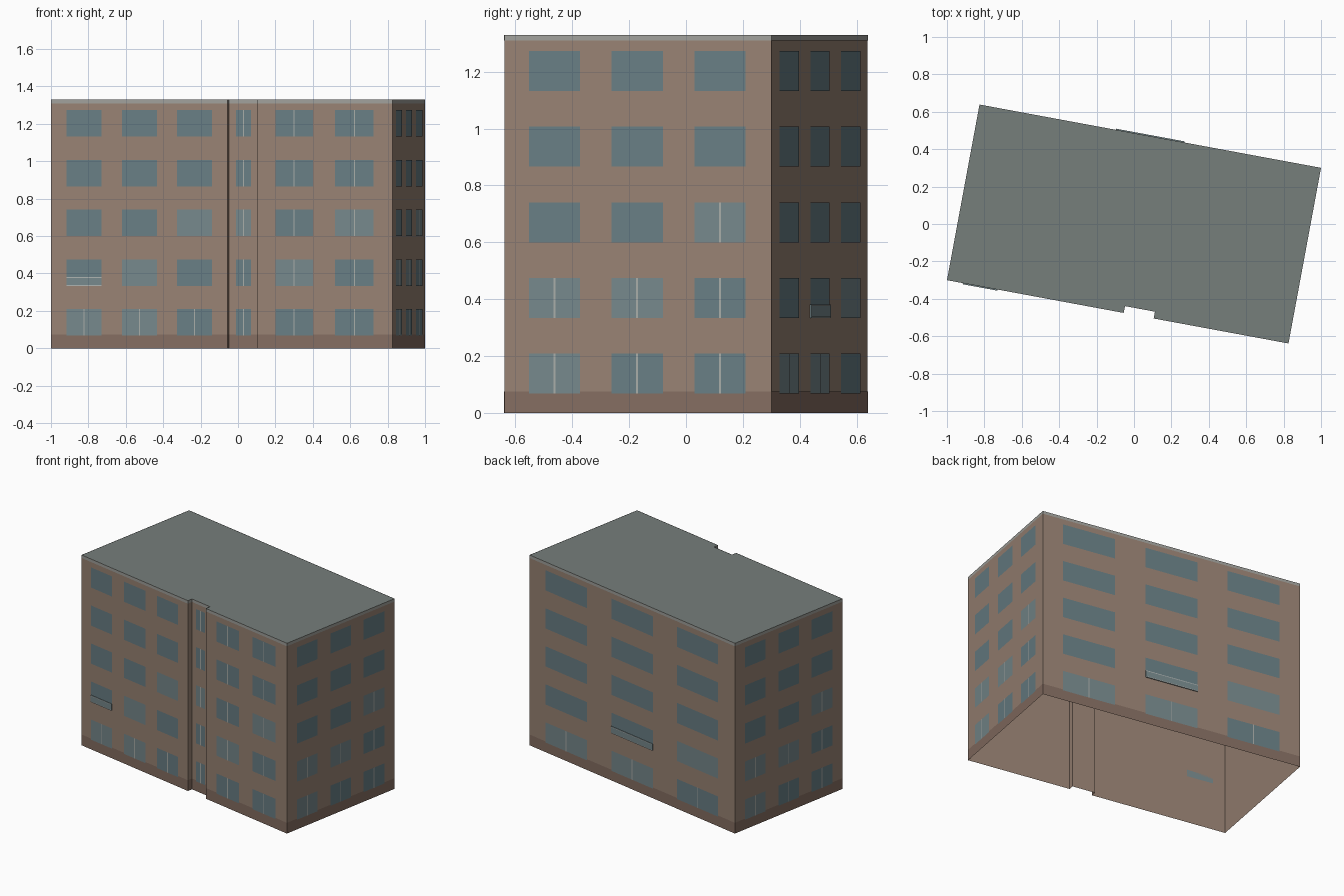
import bpy, bmesh
from math import radians
from mathutils import Vector, Matrix

if "Cube" in bpy.data.objects:
    bpy.data.objects.remove(bpy.data.objects["Cube"])

L, W, H = 1.857, 0.955, 1.33          # length, depth, height
N0, N1, ND = 0.961, 1.124, 0.037      # notch in the front wall
TURN = Matrix.Rotation(radians(-10.5), 4, 'Z')
FLOORS = [0.068 + 0.266 * i for i in range(5)]
WIN_H = 0.141


def srgb(r, g, b):
    return tuple(((c / 255 + 0.055) / 1.055) ** 2.4 for c in (r, g, b)) + (1,)


COLOURS = {
    "walls": srgb(152, 130, 115), "base_band": srgb(132, 109, 97),
    "parapet_band": srgb(160, 160, 155), "roof": srgb(118, 126, 123),
    "window_glass": srgb(104, 126, 132), "light_window_glass": srgb(118, 136, 139),
    "mullions": srgb(168, 172, 168), "balcony_panels": srgb(118, 136, 139),
    "balcony_rails": srgb(172, 178, 176),
}
parts = {name: bmesh.new() for name in COLOURS}

# Footprint, counter-clockwise from the front left corner
x, y = -L / 2, -W / 2
foot = [Vector(p) for p in [
    (x, y), (x + N0, y), (x + N0, y + ND), (x + N1, y + ND), (x + N1, y),
    (-x, y), (-x, -y), (x, -y)]]


class Wall:
    """Maps distance along the wall, height and outward offset to space."""
    def __init__(self, a, b):
        self.a, self.length = a, (b - a).length
        self.d = (b - a).normalized()
        self.n = Vector((self.d.y, -self.d.x))

    def point(self, u, z, off):
        p = self.a + self.d * u + self.n * off
        return (p.x, p.y, z)

    def quad(self, part, u0, u1, z0, z1, off=0.0):
        bm = parts[part]
        bm.faces.new([bm.verts.new(self.point(u, z, off))
                      for u, z in ((u0, z0), (u1, z0), (u1, z1), (u0, z1))])

    def slab(self, part, u0, u1, z0, z1, off):
        bm = parts[part]
        r = bmesh.ops.create_cube(bm, size=1)["verts"]
        for v in r:
            v.co = self.point(u1 if v.co.x > 0 else u0, z1 if v.co.z > 0 else z0,
                              off if v.co.y < 0 else 0)

    def windows(self, spans, mullion, light):
        for f, z in enumerate(FLOORS):
            for w, (u0, u1) in enumerate(spans):
                glass = "light_window_glass" if (f, w) in light else "window_glass"
                self.quad(glass, u0, u1, z, z + WIN_H, 0.002)
                if mullion(f, w):
                    m = (u0 + u1) / 2
                    self.quad("mullions", m - 0.003, m + 0.003, z, z + WIN_H, 0.003)

    def balcony(self, u0, u1):
        z = FLOORS[1]
        self.slab("balcony_panels", u0, u1, z, z + 0.047, 0.006)
        for r in (z, z + 0.042):
            self.quad("balcony_rails", u0, u1, r, r + 0.005, 0.007)


# Walls with base band and parapet band; the underside stays open
sides = [Wall(foot[i], foot[(i + 1) % 8]) for i in range(8)]
for s in sides:
    s.quad("walls", 0, s.length, 0, H)
    s.quad("base_band", 0, s.length, 0, 0.075, 0.001)
    s.quad("parapet_band", 0, s.length, H - 0.02, H, 0.001)

# Flat roof
bm = parts["roof"]
bm.faces.new([bm.verts.new((p.x, p.y, H)) for p in foot])

# Front windows: left wing, notch, right wing
sides[0].windows([(.086, .275), (.386, .578), (.686, .875)],
                 lambda f, w: f == 0, {(0, 0), (0, 1), (1, 1), (2, 2)})
sides[0].balcony(.086, .275)
sides[2].windows([(1.0 - N0, 1.081 - N0)], lambda f, w: True, {(2, 0)})
sides[4].windows([(1.22 - N1, 1.424 - N1), (1.546 - N1, 1.754 - N1)],
                 lambda f, w: True, {(1, 0), (2, 1)})

# Right and left end windows
ends = [(.088, .271), (.383, .567), (.680, .863)]
for s in (sides[5], sides[7]):
    s.windows(ends, lambda f, w: f < 2 or (f, w) == (2, 2),
              {(0, 0), (1, 0), (1, 1), (2, 2)})

# Back windows and balcony
back = [(.144, .519), (.742, 1.116), (1.333, 1.708)]
sides[6].windows(back, lambda f, w: f == 0, {(0, 0), (0, 1), (1, 2)})
sides[6].balcony(*back[1])

# Turn everything to the building's angle and make the objects
for name, bm in parts.items():
    bmesh.ops.transform(bm, matrix=TURN, verts=bm.verts)
    bmesh.ops.remove_doubles(bm, verts=bm.verts, dist=1e-5)
    if name.startswith("balcony_panels"):
        bmesh.ops.recalc_face_normals(bm, faces=bm.faces)
    me = bpy.data.meshes.new(name)
    bm.to_mesh(me)
    bm.free()
    mat = bpy.data.materials.new(name)
    mat.diffuse_color = COLOURS[name]
    mat.use_nodes = True
    mat.node_tree.nodes["Principled BSDF"].inputs["Base Color"].default_value = mat.diffuse_color
    me.materials.append(mat)
    bpy.context.collection.objects.link(bpy.data.objects.new(name, me))
